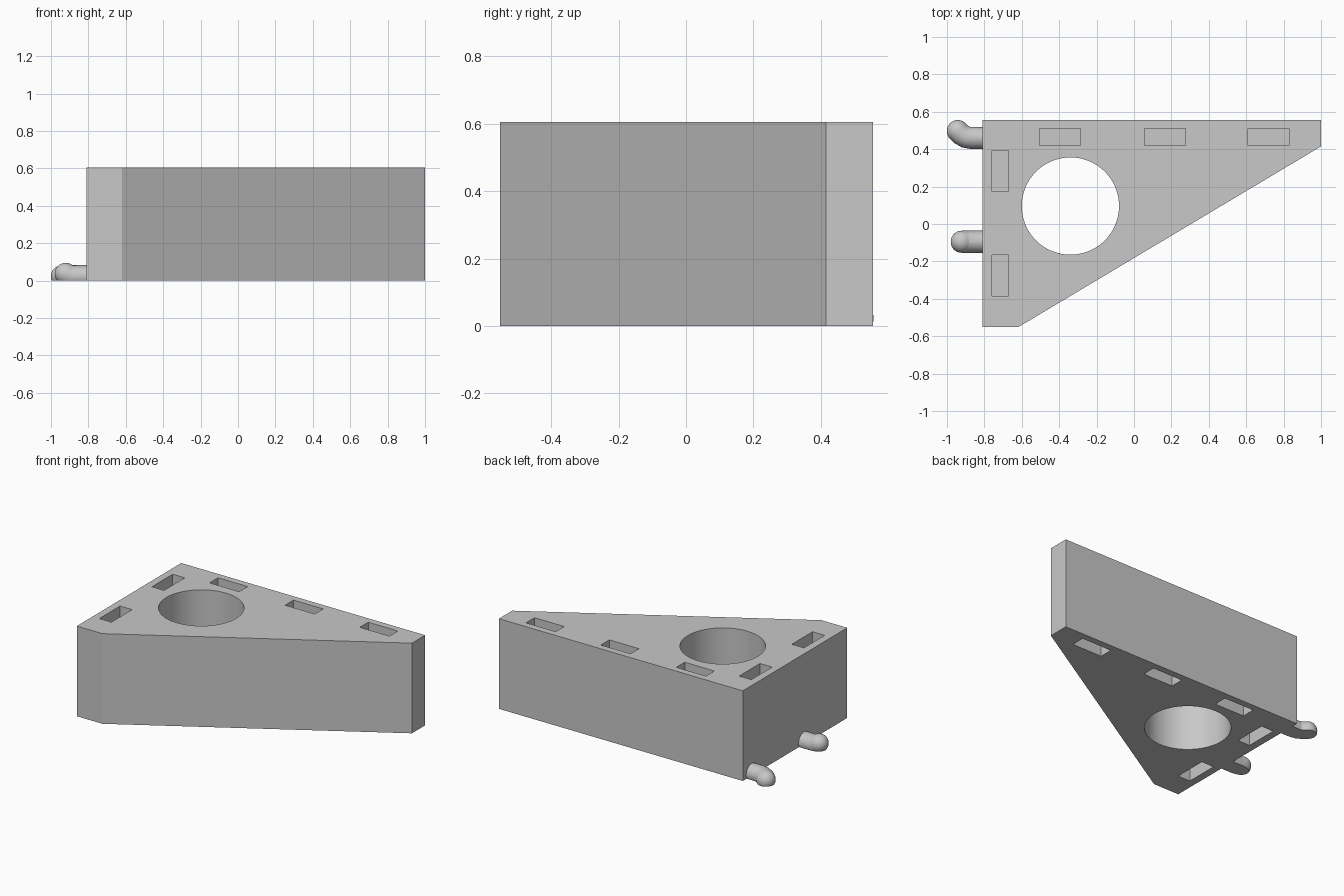
import bpy, bmesh, math
from mathutils import Matrix, Vector

cube = bpy.data.objects.get("Cube")
if cube:
    bpy.data.objects.remove(cube, do_unlink=True)

grey = bpy.data.materials.new("plain_grey")
grey.use_nodes = True
grey.diffuse_color = (0.58, 0.58, 0.58, 1)
grey.node_tree.nodes["Principled BSDF"].inputs["Base Color"].default_value = grey.diffuse_color

HEIGHT = 0.605
POCKET = 0.13  # depth of each slot


def make_object(name, bm):
    bmesh.ops.recalc_face_normals(bm, faces=bm.faces)
    mesh = bpy.data.meshes.new(name)
    bm.to_mesh(mesh)
    bm.free()
    mesh.materials.append(grey)
    obj = bpy.data.objects.new(name, mesh)
    bpy.context.collection.objects.link(obj)
    return obj


def smooth(obj):
    bpy.ops.object.select_all(action="DESELECT")
    obj.select_set(True)
    bpy.context.view_layer.objects.active = obj
    bpy.ops.object.shade_smooth_by_angle(angle=math.radians(30))


# Wedge block: extruded outline
outline = [(-0.81, -0.552), (-0.62, -0.552), (1, 0.415), (1, 0.555), (-0.81, 0.555)]
bm = bmesh.new()
base = bm.faces.new([bm.verts.new((x, y, 0)) for x, y in outline])
extruded = bmesh.ops.extrude_face_region(bm, geom=[base])["geom"]
bmesh.ops.translate(bm, vec=(0, 0, HEIGHT),
                    verts=[v for v in extruded if isinstance(v, bmesh.types.BMVert)])
block = make_object("wedge_block", bm)

# Cutters: round through hole, and slots sunk into the top and bottom
cut = bmesh.new()
bmesh.ops.create_cone(cut, cap_ends=True, segments=72, radius1=0.26, radius2=0.26, depth=1,
                      matrix=Matrix.Translation((-0.34, 0.096, HEIGHT / 2)))
slots = [(x, 0.465, 0.22, 0.09) for x in (-0.395, 0.165, 0.72)]
slots += [(-0.715, y, 0.09, 0.22) for y in (0.283, -0.275)]
for x, y, sx, sy in slots:
    for z in (0, HEIGHT):
        bmesh.ops.create_cube(cut, size=1, matrix=Matrix.Translation((x, y, z))
                              @ Matrix.Diagonal((sx, sy, 2 * POCKET, 1)))
cutter = make_object("cutter", cut)
cutter.hide_render = True

mod = block.modifiers.new("cut", "BOOLEAN")
mod.operation = "DIFFERENCE"
mod.solver = "EXACT"
mod.object = cutter
bpy.ops.object.select_all(action="DESELECT")
block.select_set(True)
bpy.context.view_layer.objects.active = block
bpy.ops.object.modifier_apply(modifier=mod.name)
bpy.data.objects.remove(cutter, do_unlink=True)
smooth(block)


# Bent pegs: swept tube with a domed end, trimmed flat at the floor
def peg(name, path, radius, sides=32, dome_steps=8):
    points = [Vector(p) for p in path]
    rings = []
    for i, p in enumerate(points):
        along = (points[min(i + 1, len(points) - 1)] - points[max(i - 1, 0)]).normalized()
        rings.append((p, along, radius))
    for k in range(1, dome_steps):
        a = math.pi / 2 * k / dome_steps
        rings.append((points[-1] + along * radius * math.sin(a), along, radius * math.cos(a)))
    bm = bmesh.new()
    loops = []
    for centre, direction, r in rings:
        side = direction.cross(Vector((0, 0, 1))).normalized()
        up = side.cross(direction)
        angles = [math.tau * k / sides for k in range(sides)]
        loops.append([bm.verts.new(centre + r * (side * math.cos(a) + up * math.sin(a)))
                      for a in angles])
    for low, high in zip(loops, loops[1:]):
        for k in range(sides):
            n = (k + 1) % sides
            bm.faces.new((low[k], low[n], high[n], high[k]))
    tip = bm.verts.new(points[-1] + along * radius)
    for k in range(sides):
        bm.faces.new((loops[-1][k], loops[-1][(k + 1) % sides], tip))
    bm.faces.new(loops[0])
    cut = bmesh.ops.bisect_plane(bm, geom=bm.verts[:] + bm.edges[:] + bm.faces[:],
                                 plane_co=(0, 0, 0), plane_no=(0, 0, 1), clear_inner=True)
    rim = [e for e in cut["geom_cut"] if isinstance(e, bmesh.types.BMEdge)]
    bmesh.ops.holes_fill(bm, edges=rim, sides=0)
    smooth(make_object(name, bm))


peg("back_peg", [(-0.79, 0.46, 0.023), (-0.87, 0.46, 0.023), (-0.9, 0.465, 0.023),
                 (-0.925, 0.48, 0.023), (-0.942, 0.497, 0.023)], 0.059)
peg("front_peg", [(-0.79, -0.095, 0.023), (-0.885, -0.095, 0.023),
                  (-0.905, -0.095, 0.028), (-0.921, -0.095, 0.036)], 0.059)
